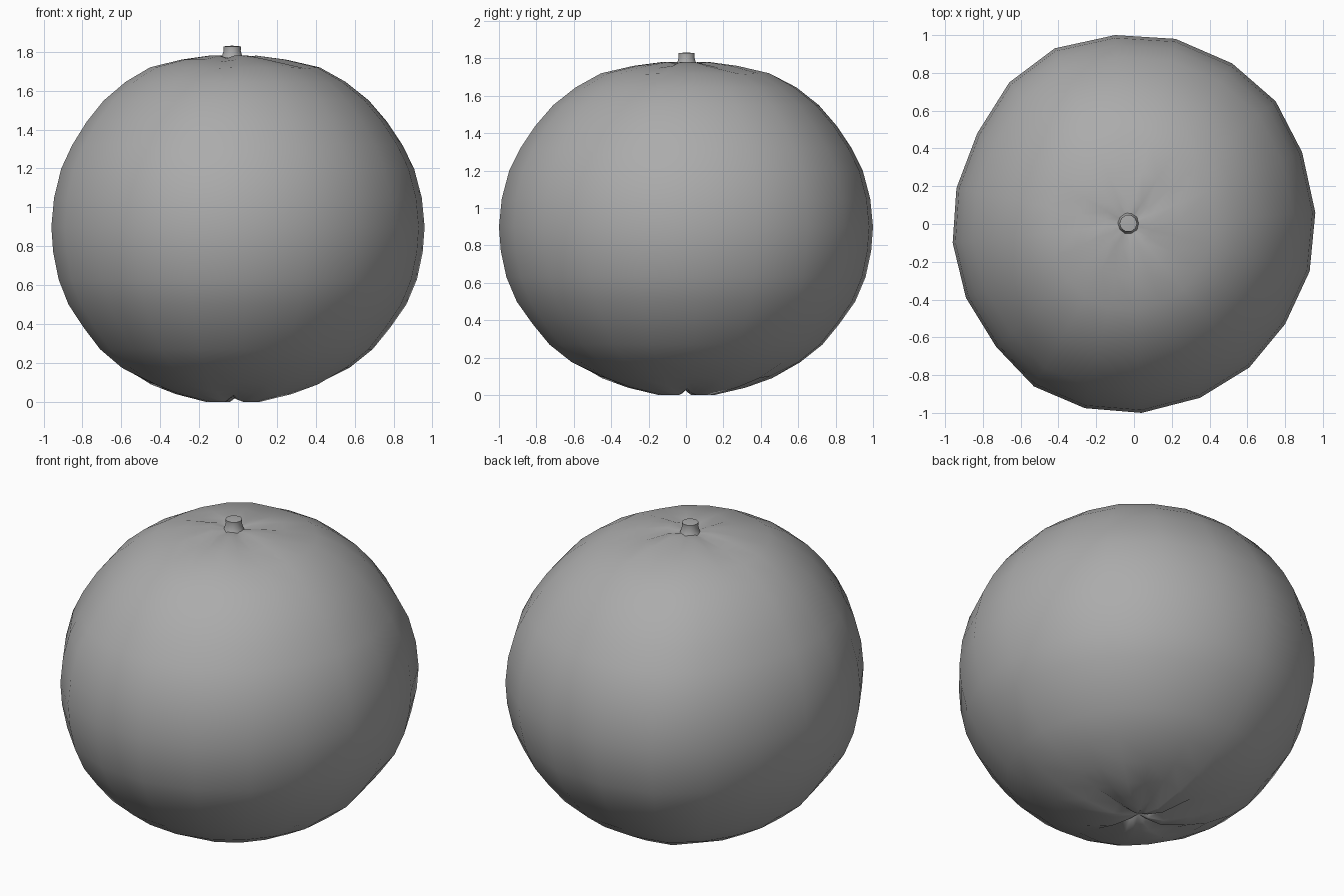
import bpy, bmesh, math

if "Cube" in bpy.data.objects:
    bpy.data.objects.remove(bpy.data.objects["Cube"])

grey = bpy.data.materials.new("medium grey")
grey.diffuse_color = (0.41, 0.41, 0.41, 1)
grey.use_nodes = True
grey.node_tree.nodes["Principled BSDF"].inputs["Base Color"].default_value = grey.diffuse_color

# Slightly uneven outline at the widest height, clockwise from the back
OUTLINE = [(-.10, 1.0), (.22, .98), (.52, .85), (.75, .65), (.89, .38),
           (.96, .06), (.93, -.25), (.80, -.53), (.61, -.76), (.35, -.92),
           (.04, -1.0), (-.26, -.975), (-.53, -.86), (-.73, -.65), (-.89, -.39),
           (-.96, -.10), (-.94, .19), (-.83, .48), (-.66, .75), (-.42, .93)]

# Rings from bottom to top: height, scale of the outline, crease depth
RINGS = [(.012, .06, .02), (0, .15, .035), (.04, .32, .03), (.09, .46, .012),
         (.175, .61, 0), (.27, .73, 0), (.38, .82, 0), (.5, .905, 0),
         (.63, .96, 0), (.77, .99, 0), (.9, 1, 0), (1.05, .985, 0),
         (1.2, .945, 0), (1.32, .885, 0), (1.44, .805, 0), (1.55, .71, 0),
         (1.645, .59, 0), (1.72, .455, -.006), (1.76, .28, -.012),
         (1.78, .13, -.014), (1.77, .05, -.005)]
BOTTOM_CREASES = {1, 5, 10, 15, 18}
TOP_CREASES = {0, 3, 7, 11, 16}
AXIS_X = -.03


def finish(name, bm, angle):
    bmesh.ops.recalc_face_normals(bm, faces=bm.faces)
    mesh = bpy.data.meshes.new(name)
    bm.to_mesh(mesh)
    bm.free()
    mesh.materials.append(grey)
    obj = bpy.data.objects.new(name, mesh)
    bpy.context.collection.objects.link(obj)
    bpy.ops.object.select_all(action='DESELECT')
    obj.select_set(True)
    bpy.context.view_layer.objects.active = obj
    bpy.ops.object.shade_smooth_by_angle(angle=math.radians(angle))
    return obj


def skin(bm, loops):
    for low, high in zip(loops, loops[1:]):
        n = len(low)
        for i in range(n):
            j = (i + 1) % n
            bm.faces.new((low[i], low[j], high[j], high[i]))


def cap(bm, loop, point):
    tip = bm.verts.new(point)
    for i, v in enumerate(loop):
        bm.faces.new((v, loop[(i + 1) % len(loop)], tip))


# Fruit body, with creases gathered at both poles
bm = bmesh.new()
loops = []
for z, s, depth in RINGS:
    creases = BOTTOM_CREASES if z < .9 else TOP_CREASES
    shift = AXIS_X * (1 - s)
    loops.append([bm.verts.new((x * s + shift, y * s,
                                z + (depth if i in creases else 0)))
                  for i, (x, y) in enumerate(OUTLINE)])
skin(bm, loops)
cap(bm, loops[0], (AXIS_X, 0, .03))
cap(bm, loops[-1], (AXIS_X, 0, 1.765))
finish("fruit_body", bm, 80)

# Short tapered stem with a softly rounded tip
bm = bmesh.new()
loops = []
for r, z in [(.062, 1.755), (.053, 1.775), (.044, 1.805), (.046, 1.828)]:
    loops.append([bm.verts.new((AXIS_X + r * math.cos(a), .003 + r * math.sin(a), z))
                  for a in (k * math.tau / 10 for k in range(10))])
skin(bm, loops)
cap(bm, loops[-1], (AXIS_X, .003, 1.832))
finish("stem", bm, 85)
